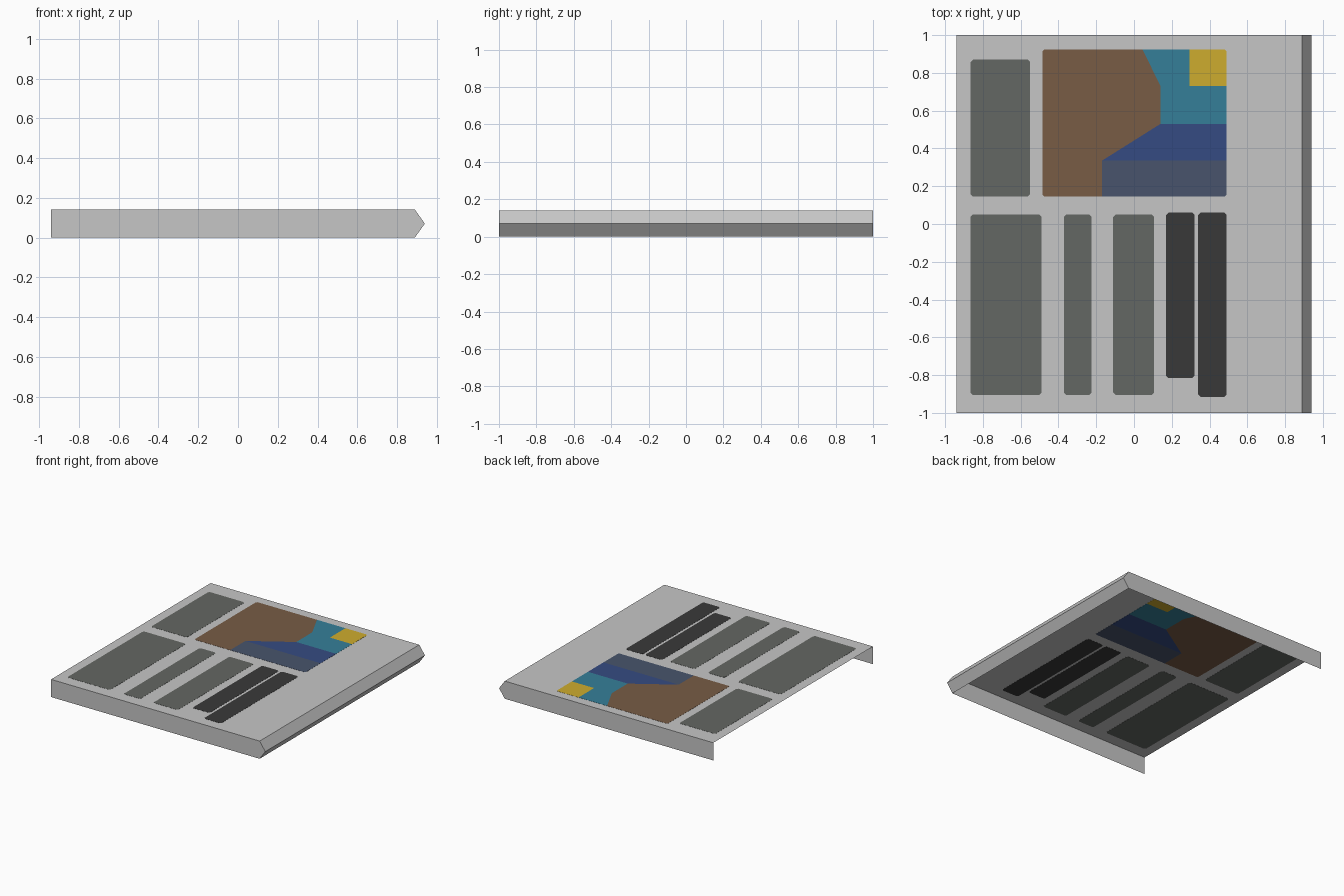
import bpy

if "Cube" in bpy.data.objects:
    bpy.data.objects.remove(bpy.data.objects["Cube"])

H, X0, X1, XT, Y = 0.14, -0.94, 0.89, 0.94, 1.0


def srgb(r, g, b):
    lin = lambda c: c / 12.92 if c <= 0.04045 else ((c + 0.055) / 1.055) ** 2.4
    return tuple(lin(c / 255) for c in (r, g, b)) + (1.0,)


def material(name, *rgb):
    m = bpy.data.materials.new(name)
    m.diffuse_color = srgb(*rgb)
    m.use_nodes = True
    m.node_tree.nodes["Principled BSDF"].inputs["Base Color"].default_value = m.diffuse_color
    return m


def mesh_object(name, verts, faces, mat):
    me = bpy.data.meshes.new(name)
    me.from_pydata(verts, [], faces)
    me.materials.append(mat)
    ob = bpy.data.objects.new(name, me)
    bpy.context.collection.objects.link(ob)
    return ob


shell_grey = material("shell grey", 198, 198, 198)
panel_grey = material("panel grey", 100, 103, 99)
charcoal = material("charcoal", 57, 57, 57)
brown = material("brown", 120, 92, 69)
teal = material("teal", 53, 127, 153)
yellow = material("yellow", 206, 172, 46)
blue = material("blue", 53, 75, 130)
slate = material("slate", 72, 84, 108)

# Open shell: top, pointed right edge, front and back walls (left and bottom open)
profile = [(X0, H), (X1, H), (XT, H / 2), (X1, 0), (X0, 0)]
verts = [(x, y, z) for y in (-Y, Y) for x, z in profile]
faces = [(i, i + 1, i + 6, i + 5) for i in range(3)]
faces += [(4, 3, 2, 1, 0), (5, 6, 7, 8, 9)]
mesh_object("shell", verts, faces, shell_grey)


# Thin plates straddling the top sheet, so they show from above and below
def plate(name, pts, mat, t=0.001):
    n = len(pts)
    v = [(x, y, H + s * t) for s in (-1, 1) for x, y in pts]
    f = [tuple(range(n))[::-1], tuple(range(n, 2 * n))]
    f += [(i, (i + 1) % n, n + (i + 1) % n, n + i) for i in range(n)]
    return mesh_object(name, v, f, mat)


def panel(name, x0, x1, y0, y1, mat, c=0.012):
    plate(name, [(x0 + c, y0), (x1 - c, y0), (x1, y0 + c), (x1, y1 - c),
                 (x1 - c, y1), (x0 + c, y1), (x0, y1 - c), (x0, y0 + c)], mat)


# Plain panels
panel("upper_left_panel", -0.865, -0.55, 0.145, 0.87, panel_grey)
panel("lower_left_panel", -0.865, -0.49, -0.905, 0.05, panel_grey)
panel("narrow_panel", -0.37, -0.225, -0.905, 0.05, panel_grey)
panel("middle_panel", -0.11, 0.105, -0.905, 0.05, panel_grey)
panel("dark_strip_short", 0.17, 0.32, -0.815, 0.06, charcoal)
panel("dark_strip_long", 0.34, 0.49, -0.915, 0.06, charcoal)

# Picture made of five colour fields
L, R, B, T = -0.485, 0.49, 0.145, 0.925
c = 0.01
plate("picture_brown", [(L, B + c), (L + c, B), (-0.17, B), (-0.17, 0.335),
                        (0.14, 0.53), (0.14, 0.73), (0.045, T), (L + c, T), (L, T - c)], brown)
plate("picture_teal", [(0.14, 0.53), (R, 0.53), (R, 0.73), (0.295, 0.73),
                       (0.295, T), (0.045, T), (0.14, 0.73)], teal)
plate("picture_yellow", [(0.295, 0.73), (R, 0.73), (R, T - c), (R - c, T), (0.295, T)], yellow)
plate("picture_blue", [(-0.17, 0.335), (R, 0.335), (R, 0.53), (0.14, 0.53)], blue)
plate("picture_slate", [(-0.17, B), (R - c, B), (R, B + c), (R, 0.335), (-0.17, 0.335)], slate)
